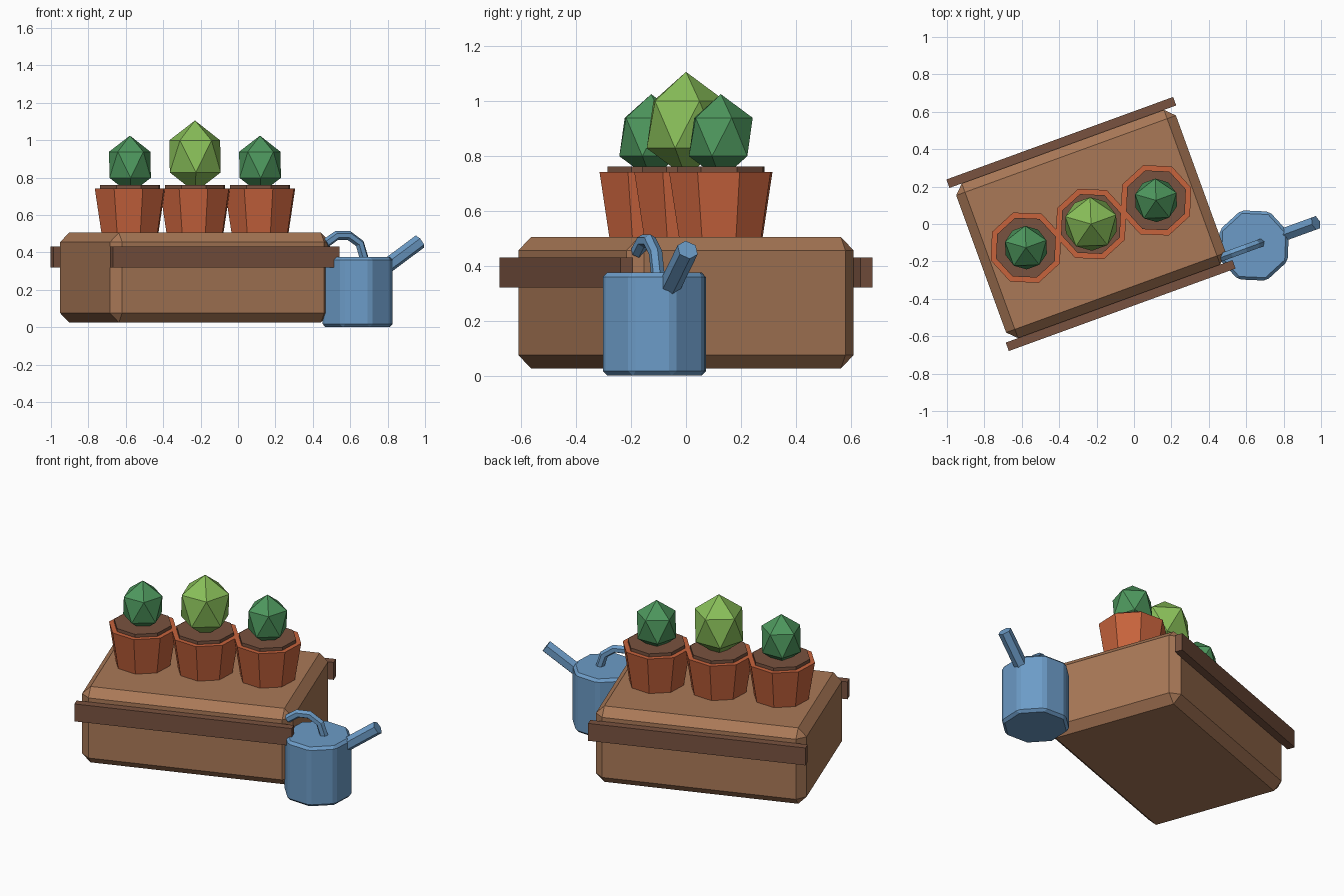
import bpy, bmesh, math
from mathutils import Vector, Matrix

if "Cube" in bpy.data.objects:
    bpy.data.objects.remove(bpy.data.objects["Cube"])

TURN = math.radians(20)
PLANTER = Matrix.Translation((-0.23, 0, 0)) @ Matrix.Rotation(TURN, 4, 'Z')
CAN = Matrix.Translation((0.64, -0.115, 0)) @ Matrix.Rotation(TURN, 4, 'Z')


def material(name, rgb):
    m = bpy.data.materials.new(name)
    m.use_nodes = True
    m.diffuse_color = (*rgb, 1)
    m.node_tree.nodes["Principled BSDF"].inputs["Base Color"].default_value = (*rgb, 1)
    return m


WOOD = material("warm wood", (0.40, 0.19, 0.095))
BROWN = material("dark brown", (0.19, 0.085, 0.05))
CLAY = material("terracotta", (0.57, 0.125, 0.046))
DARK_GREEN = material("deep green", (0.075, 0.31, 0.11))
LIGHT_GREEN = material("lime green", (0.25, 0.52, 0.10))
BLUE = material("can blue", (0.15, 0.33, 0.57))


def finish(name, bm, mat, matrix):
    mesh = bpy.data.meshes.new(name)
    bm.to_mesh(mesh)
    bm.free()
    mesh.materials.append(mat)
    ob = bpy.data.objects.new(name, mesh)
    ob.matrix_world = matrix
    bpy.context.collection.objects.link(ob)
    return ob


def bevel(bm, width):
    bmesh.ops.bevel(bm, geom=bm.edges[:], offset=width, segments=1,
                    affect='EDGES', profile=0.5)


def box(name, size, centre, mat, frame, chamfer=0):
    bm = bmesh.new()
    bmesh.ops.create_cube(bm, size=1)
    bmesh.ops.scale(bm, vec=size, verts=bm.verts)
    if chamfer:
        bevel(bm, chamfer)
    return finish(name, bm, mat, frame @ Matrix.Translation(centre))


def cone(name, r1, r2, z1, z2, mat, matrix, sides=8, chamfer=0):
    bm = bmesh.new()
    bmesh.ops.create_cone(bm, cap_ends=True, segments=sides, radius1=r1, radius2=r2,
                          depth=z2 - z1, matrix=Matrix.Translation((0, 0, (z1 + z2) / 2)))
    # start the polygon on the local x axis
    first = max(bm.verts, key=lambda v: v.co.x)
    bmesh.ops.rotate(bm, verts=bm.verts, cent=(0, 0, 0),
                     matrix=Matrix.Rotation(-math.atan2(first.co.y, first.co.x), 3, 'Z'))
    if chamfer:
        bevel(bm, chamfer)
    return finish(name, bm, mat, matrix)


# Planter box and side rails
box("planter_box", (1.25, 0.88, 0.48), (0, 0, 0.265), WOOD, PLANTER, 0.05)
for side, label in ((-1, "front"), (1, "back")):
    box(label + "_rail", (1.29, 0.048, 0.11), (0, side * 0.464, 0.375), BROWN, PLANTER)

# Pots, soil and cacti
for i, label in enumerate(("left", "middle", "right")):
    spot = PLANTER @ Matrix.Translation(((i - 1) * 0.37, 0, 0))
    middle = i == 1
    cone(label + "_pot", 0.16, 0.20, 0.49, 0.74, CLAY, spot)
    cone(label + "_soil", 0.17, 0.17, 0.70, 0.76, BROWN, spot)
    radius, height = (0.16, 0.913) if middle else (0.13, 0.868)
    bm = bmesh.new()
    bmesh.ops.create_icosphere(bm, subdivisions=1, radius=radius)
    bmesh.ops.scale(bm, vec=(1, 1, 1.2), verts=bm.verts)
    finish(label + "_cactus", bm, LIGHT_GREEN if middle else DARK_GREEN,
           spot @ Matrix.Translation((0, 0, height)))

# Watering can body
cone("can_body", 0.20, 0.20, 0, 0.375, BLUE, CAN, chamfer=0.016)

# Slanted spout
cone("can_spout", 0.04, 0.04, 0, 0.31, BLUE,
     CAN @ Matrix.Translation((0.10, 0, 0.28)) @ Matrix.Rotation(math.radians(55), 4, 'Y'),
     sides=6)

# Curved handle: a hexagon swept along a short arc
path = [Vector((x, 0, z)) for x, z in
        ((0.045, 0.34), (0.012, 0.447), (-0.05, 0.49), (-0.12, 0.49), (-0.18, 0.45))]
bm = bmesh.new()
rings = []
for i, p in enumerate(path):
    along = (path[min(i + 1, len(path) - 1)] - path[max(i - 1, 0)]).normalized()
    out = Vector((along.z, 0, -along.x))
    rings.append([bm.verts.new(p + 0.025 * (out * math.cos(a) + Vector((0, 1, 0)) * math.sin(a)))
                  for a in (k * math.tau / 6 for k in range(6))])
for a, b in zip(rings, rings[1:]):
    for k in range(6):
        n = (k + 1) % 6
        bm.faces.new((a[k], a[n], b[n], b[k]))
bm.faces.new(rings[0])
bm.faces.new(rings[-1])
bmesh.ops.recalc_face_normals(bm, faces=bm.faces)
finish("can_handle", bm, BLUE, CAN)
